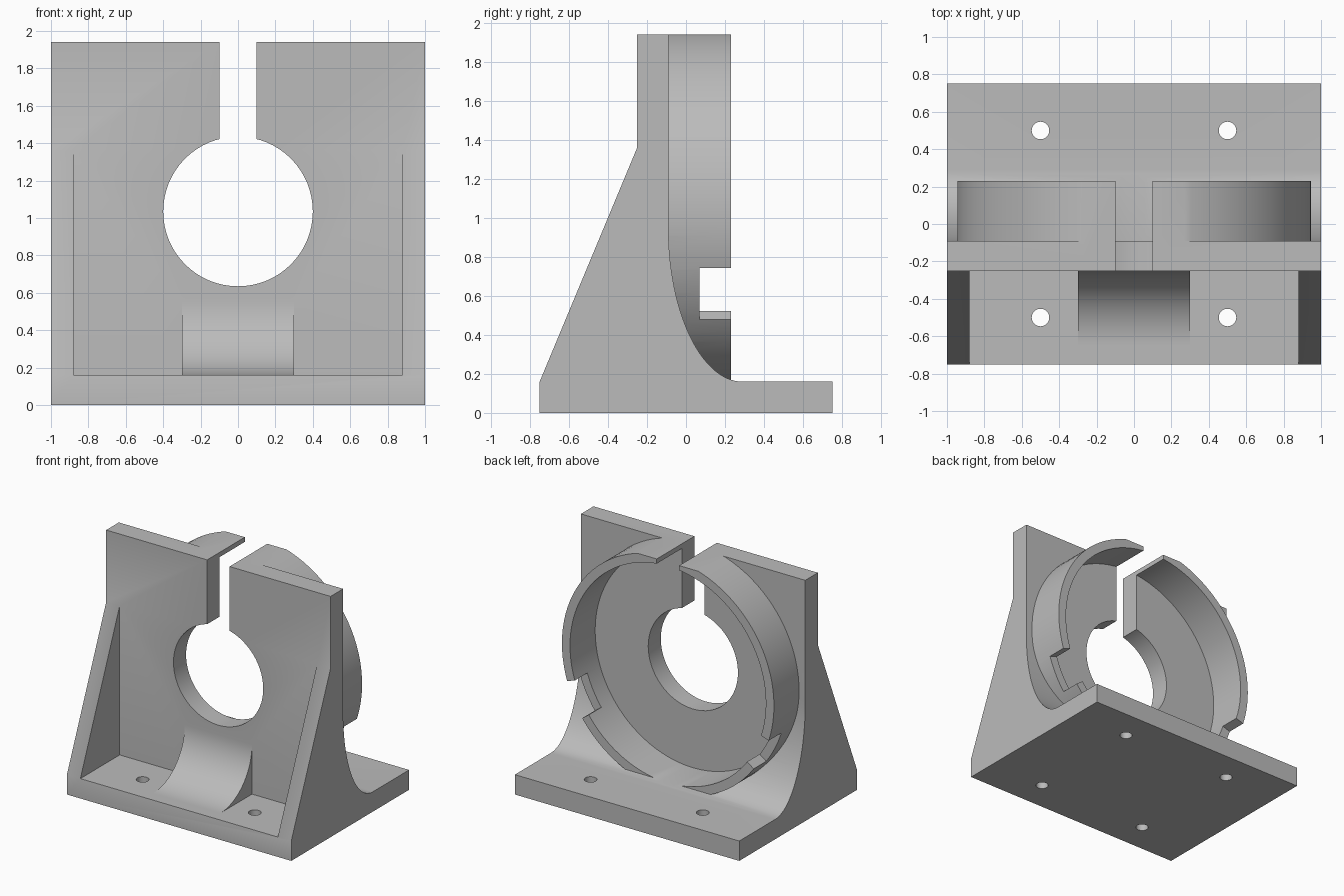
import bpy
import bmesh
from math import sin, cos, pi, radians

if "Cube" in bpy.data.objects:
    bpy.data.objects.remove(bpy.data.objects["Cube"], do_unlink=True)

AXIS_Z = 1.035      # height of the bore centre
BASE_TOP = 0.16
TOP = 1.94

grey = bpy.data.materials.new("plain grey")
grey.use_nodes = True
colour = (0.5, 0.5, 0.5, 1)
grey.diffuse_color = colour
grey.node_tree.nodes["Principled BSDF"].inputs["Base Color"].default_value = colour


def prism(name, points, axis, lo, hi):
    """Extrude a 2D outline along x (outline in y, z), y (x, z) or z (x, y)."""
    place = {"x": lambda a, b: (lo, a, b),
             "y": lambda a, b: (a, lo, b),
             "z": lambda a, b: (a, b, lo)}[axis]
    bm = bmesh.new()
    face = bm.faces.new([bm.verts.new(place(a, b)) for a, b in points])
    out = bmesh.ops.extrude_face_region(bm, geom=[face])
    shift = [hi - lo if axis == k else 0 for k in "xyz"]
    verts = [v for v in out["geom"] if isinstance(v, bmesh.types.BMVert)]
    bmesh.ops.translate(bm, verts=verts, vec=shift)
    bmesh.ops.recalc_face_normals(bm, faces=bm.faces)
    mesh = bpy.data.meshes.new(name)
    bm.to_mesh(mesh)
    bm.free()
    mesh.materials.append(grey)
    ob = bpy.data.objects.new(name, mesh)
    bpy.context.collection.objects.link(ob)
    return ob


def arc(cx, cy, rx, ry, start, end, n):
    return [(cx + rx * cos(start + (end - start) * i / n),
             cy + ry * sin(start + (end - start) * i / n)) for i in range(n + 1)]


def circle(cx, cy, r, n):
    return arc(cx, cy, r, r, 0, 2 * pi, n)[:-1]


def box(x0, x1, z0, z1):
    return [(x0, z0), (x1, z0), (x1, z1), (x0, z1)]


def combine(target, tool, operation):
    """Apply a boolean and throw the tool away."""
    tool.hide_render = True
    mod = target.modifiers.new("join", "BOOLEAN")
    mod.operation = operation
    mod.solver = "EXACT"
    mod.object = tool
    bpy.context.view_layer.objects.active = target
    bpy.ops.object.modifier_apply(modifier=mod.name)
    bpy.data.objects.remove(tool, do_unlink=True)


# Side outline: base, sloped front edge, upright and curved rear fillet
outline = [(-0.75, 0), (0.75, 0), (0.75, BASE_TOP)]
outline += arc(0.29, 0.95, 0.38, 0.95 - BASE_TOP, 1.5 * pi, pi, 28)
outline += [(-0.09, TOP), (-0.25, TOP), (-0.25, 1.36), (-0.75, BASE_TOP)]
bracket = prism("motor_bracket", outline, "x", -1, 1)

# Front pocket leaves a gusset at each end
pocket = [(-0.9, BASE_TOP), (-0.25, BASE_TOP), (-0.25, 1.36), (-0.9, 1.36)]
combine(bracket, prism("pocket", pocket, "x", -0.88, 0.88), "DIFFERENCE")

# Curved brace at the front
brace = arc(-0.65, 0.56, 0.4, 0.4, 1.5 * pi, 2 * pi, 20)
brace += [(-0.2, 0.56), (-0.2, 0.1), (-0.65, 0.1)]
combine(bracket, prism("front_brace", brace, "x", -0.3, 0.3), "UNION")

# Round collar at the rear, hollowed down to the upright
combine(bracket, prism("collar", circle(0, AXIS_Z, 0.945, 96), "y", -0.17, 0.23), "UNION")
combine(bracket, prism("cavity", circle(0, AXIS_Z, 0.873, 96), "y", -0.09, 0.5), "DIFFERENCE")

# Flat top, shaft hole and slot
combine(bracket, prism("top_trim", box(-1.2, 1.2, TOP, 2.2), "y", -0.2, 0.6), "DIFFERENCE")
combine(bracket, prism("bore", circle(0, AXIS_Z, 0.4, 64), "y", -0.5, 0.1), "DIFFERENCE")
combine(bracket, prism("slot", box(-0.1, 0.1, AXIS_Z, 2.2), "y", -0.5, 0.5), "DIFFERENCE")

# Notches in the collar rim and bolt holes in the base
for side in (-1, 1):
    notch = [(side * r * cos(radians(a)), AXIS_Z - r * sin(radians(a)))
             for r, a in ((0.8, 18), (1.1, 18), (1.1, 36), (0.8, 36))]
    combine(bracket, prism("notch", notch, "y", 0.07, 0.5), "DIFFERENCE")
    for y in (-0.5, 0.5):
        hole = circle(side * 0.5, y, 0.047, 32)
        combine(bracket, prism("bolt_hole", hole, "z", -0.1, 0.3), "DIFFERENCE")

bpy.ops.object.select_all(action="DESELECT")
bracket.select_set(True)
bpy.context.view_layer.objects.active = bracket
bpy.ops.object.shade_smooth_by_angle(angle=radians(25))
